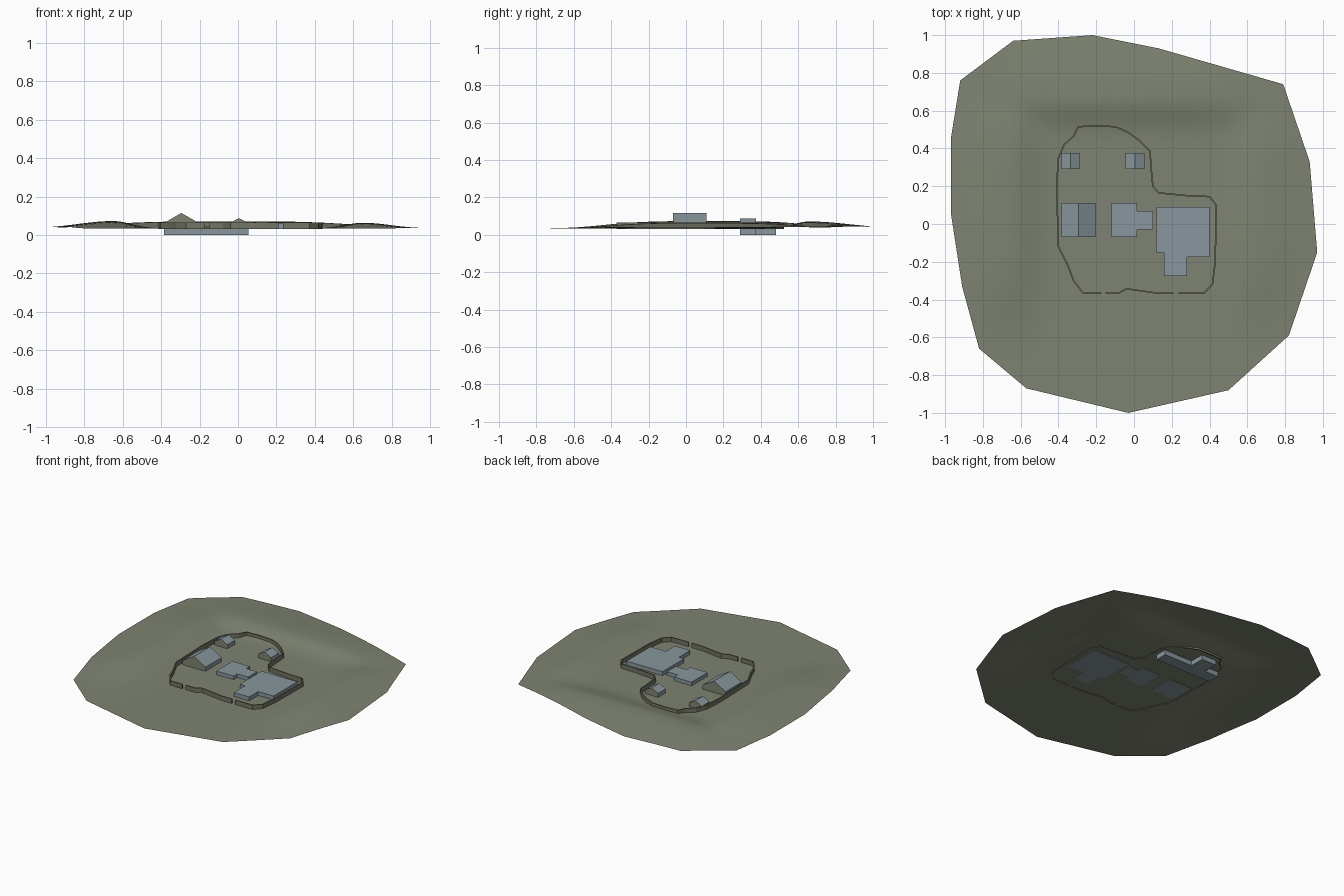
import bpy, bmesh, math
from mathutils import Vector

if "Cube" in bpy.data.objects:
    bpy.data.objects.remove(bpy.data.objects["Cube"])


def material(name, rgb):
    m = bpy.data.materials.new(name)
    m.use_nodes = True
    m.diffuse_color = (*rgb, 1)
    m.node_tree.nodes["Principled BSDF"].inputs["Base Color"].default_value = (*rgb, 1)
    return m


GRASS = material("grey_green", (0.21, 0.23, 0.17))
SLATE = material("slate_blue", (0.25, 0.31, 0.34))
STONE = material("dark_stone", (0.17, 0.18, 0.13))
BASE, SUNK = 0.034, 0.031


def make(name, bm, *mats):
    mesh = bpy.data.meshes.new(name)
    bm.to_mesh(mesh)
    bm.free()
    obj = bpy.data.objects.new(name, mesh)
    bpy.context.collection.objects.link(obj)
    for m in mats:
        mesh.materials.append(m)
    return obj


def prism(name, points, move, *mats, rule=None):
    """Extrude a closed profile of 3D points along a vector."""
    bm = bmesh.new()
    face = bm.faces.new([bm.verts.new(p) for p in points])
    ext = bmesh.ops.extrude_face_region(bm, geom=[face], use_keep_orig=True)
    bmesh.ops.translate(bm, vec=move, verts=[v for v in ext["geom"] if isinstance(v, bmesh.types.BMVert)])
    bmesh.ops.recalc_face_normals(bm, faces=bm.faces)
    if rule:
        for f in bm.faces:
            f.material_index = rule(f.normal)
    return make(name, bm, *mats)


def block(name, outline, low, high):
    return prism(name, [(x, y, low) for x, y in outline], (0, 0, high - low), SLATE)


def gabled_house(name, x0, x1, y0, y1, eave, ridge):
    """House with its ridge along y; the gable ends are green."""
    mid = (x0 + x1) / 2
    profile = [(x0, SUNK), (x1, SUNK), (x1, eave), (mid, ridge), (x0, eave)]
    return prism(name, [(x, y0, z) for x, z in profile], (0, y1 - y0, 0), SLATE, GRASS,
                 rule=lambda n: int(abs(n.y) > 0.9))


# Terrain: concentric rings of an uneven outline, raised into three low ridges
def ridge(across, along, centre, inner, outer, middle, length):
    d = across - centre
    return math.exp(-(d / (outer if d > 0 else inner)) ** 2 - ((along - middle) / length) ** 4)


def height(x, y):
    left = 0.039 * ridge(-x, y, 0.65, 0.13, 0.26, 0.12, 0.6)
    right = 0.030 * ridge(x, y, 0.65, 0.13, 0.2, 0.1, 0.55)
    back = 0.037 * ridge(y, x, 0.66, 0.12, 0.3, -0.05, 0.75)
    return BASE + max(left, right, back)


OUTLINE = [(-.92, .76), (-.64, .97), (-.22, 1), (.13, .93), (.79, .74), (.93, .33), (.97, -.15),
           (.82, -.59), (.5, -.88), (-.03, -1), (-.57, -.87), (-.82, -.66), (-.91, -.33),
           (-.97, .06), (-.97, .45)]
rim = []
for i, p in enumerate(OUTLINE):
    a, b = Vector(p), Vector(OUTLINE[(i + 1) % len(OUTLINE)])
    rim += [a.lerp(b, k / 5) for k in range(5)]

RINGS = 30
bm = bmesh.new()
rings = []
for r in range(1, RINGS + 1):
    pts = [p * (r / RINGS) for p in rim]
    rings.append([bm.verts.new((p.x, p.y, height(p.x, p.y))) for p in pts])
centre = bm.verts.new((0, 0, BASE))
n = len(rim)
for i in range(n):
    j = (i + 1) % n
    bm.faces.new((centre, rings[0][j], rings[0][i]))
    for a, b in zip(rings, rings[1:]):
        bm.faces.new((a[i], a[j], b[j], b[i]))
bmesh.ops.recalc_face_normals(bm, faces=bm.faces)
if sum(f.normal.z for f in bm.faces) < 0:
    bmesh.ops.reverse_faces(bm, faces=bm.faces)
for f in bm.faces:
    f.smooth = True
make("terrain", bm, GRASS)


# Enclosure wall: two runs with a gate gap at each end of the front run
def wall(name, path):
    bm = bmesh.new()
    cols = [[bm.verts.new((x, y, z)) for z in (SUNK, 0.065)] for x, y in path]
    for a, b in zip(cols, cols[1:]):
        bm.faces.new((a[0], b[0], b[1], a[1]))
    obj = make(name, bm, STONE)
    mod = obj.modifiers.new("thickness", "SOLIDIFY")
    mod.thickness, mod.offset, mod.use_even_offset = 0.008, 0, True


wall("front_wall", [(-.15, -.365), (-.08, -.365), (-.04, -.343), (.08, -.36), (.13, -.367), (.21, -.367)])
wall("enclosure_wall", [
    (.235, -.367), (.37, -.367), (.415, -.32), (.43, -.2), (.435, .1), (.4, .145), (.28, .15),
    (.13, .165), (.1, .2), (.09, .3), (.085, .385), (.03, .44), (-.03, .485), (-.1, .515),
    (-.2, .52), (-.295, .515), (-.32, .465), (-.37, .42), (-.4, .35), (-.41, .2), (-.4, -.12),
    (-.35, -.22), (-.32, -.3), (-.27, -.365), (-.175, -.367)])

# Gabled houses
gabled_house("large_house", -.385, -.205, -.07, .11, .063, .115)
gabled_house("small_house_left", -.045, .055, .29, .375, .062, .088)
gabled_house("small_house_right", -.385, -.285, .29, .375, .062, .088)

# Flat-roofed buildings
block("middle_building", [(-.12, -.07), (.015, -.07), (.015, -.03), (.1, -.03), (.1, .07),
                          (.015, .07), (.015, .11), (-.12, .11)], SUNK, .06)
block("main_building", [(.12, -.15), (.16, -.15), (.16, -.275), (.28, -.275), (.28, -.175),
                        (.4, -.175), (.4, .09), (.12, .09)], SUNK, .062)

# Sunken basement joining the small houses
block("basement", [(-.385, .29), (.055, .29), (.055, .375), (-.165, .375), (-.165, .48),
                   (-.28, .48), (-.28, .375), (-.385, .375)], 0, .033)
